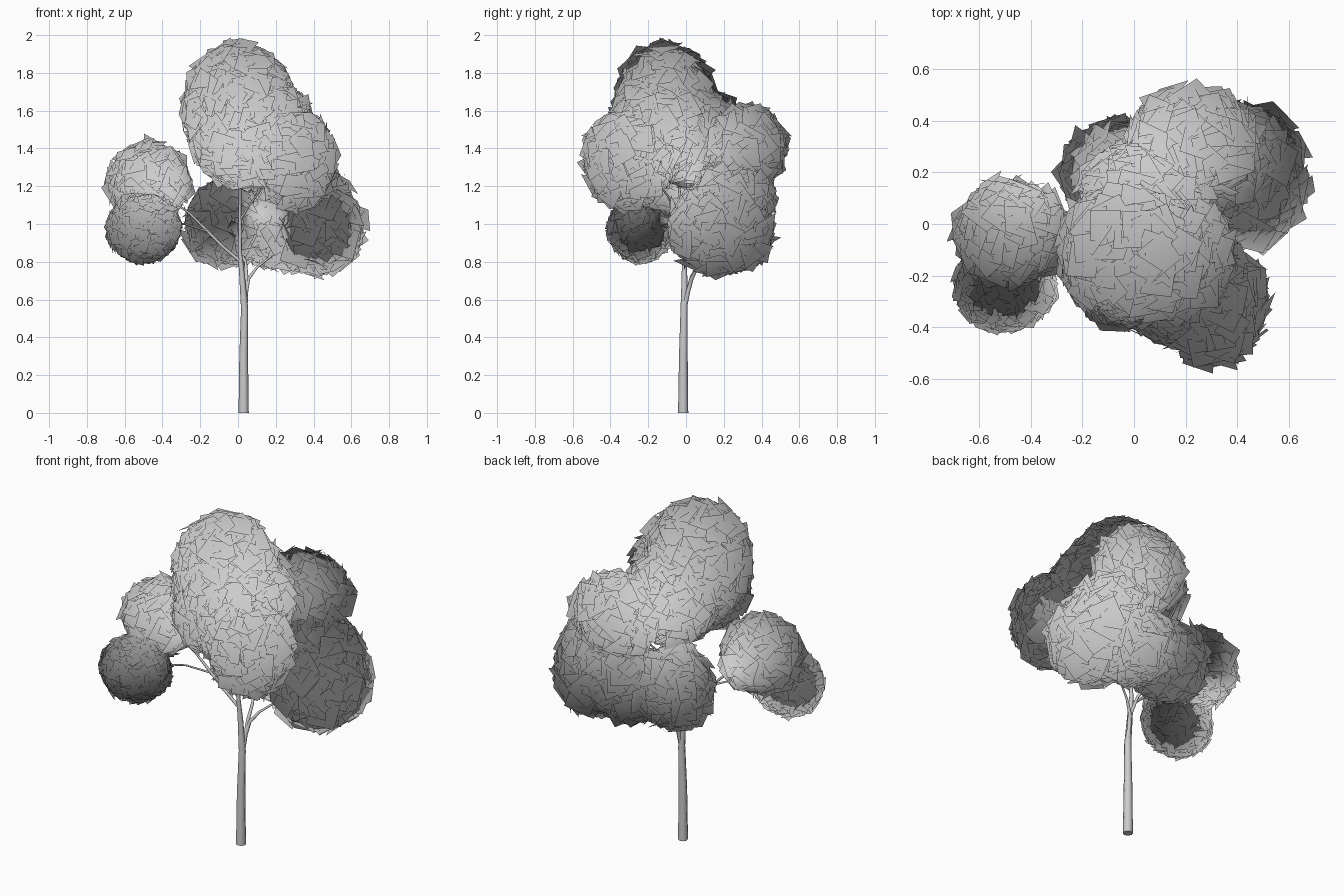
import bpy, math, random
from mathutils import Vector

if "Cube" in bpy.data.objects:
    bpy.data.objects.remove(bpy.data.objects["Cube"])

random.seed(7)


def branch(name, pts):
    """Tapered eight-sided limb through (x, y, z, radius) points."""
    cu = bpy.data.curves.new(name, 'CURVE')
    cu.dimensions = '3D'
    cu.bevel_depth = 1.0
    cu.bevel_resolution = 2
    cu.use_fill_caps = True
    sp = cu.splines.new('POLY')
    sp.points.add(len(pts) - 1)
    for p, (x, y, z, r) in zip(sp.points, pts):
        p.co = (x, y, z, 1)
        p.radius = r
    ob = bpy.data.objects.new(name, cu)
    bpy.context.collection.objects.link(ob)
    bpy.ops.object.select_all(action='DESELECT')
    ob.select_set(True)
    bpy.context.view_layer.objects.active = ob
    bpy.ops.object.convert(target='MESH')
    bpy.ops.object.shade_smooth_by_angle(angle=math.radians(50))


# Trunk and limbs
branch("trunk", [(.03, -.015, 0, .027), (.03, -.014, .3, .023), (.035, -.01, .55, .019),
                 (.022, -.008, .72, .015), (.01, -.01, .85, .011), (.01, -.02, 1.05, .008),
                 (.012, -.05, 1.3, .006), (.0, -.1, 1.6, .003)])
branch("right_limb", [(.037, -.01, .55, .014), (.042, .01, .64, .012), (.055, .03, .71, .010),
                      (.1, .06, .77, .007), (.2, .11, .85, .005), (.36, .18, .95, .003)])
branch("back_limb", [(.042, .01, .64, .011), (.045, .03, .72, .010), (.04, .08, .8, .008),
                     (-.02, .18, .9, .005), (-.06, .25, 1.0, .003)])
branch("left_limb", [(.015, -.01, .8, .010), (-.08, -.015, .88, .008), (-.16, -.02, .96, .008),
                     (-.26, -.03, 1.06, .006), (-.42, -.04, 1.17, .003)])
branch("left_twig", [(-.16, -.02, .96, .006), (-.28, -.09, 1.0, .005), (-.45, -.2, 1.0, .003)])
branch("front_limb", [(.01, -.015, 1.02, .007), (.06, -.06, 1.1, .006), (.12, -.12, 1.18, .005),
                      (.27, -.27, 1.34, .003)])
branch("rear_limb", [(.012, -.01, .95, .007), (.07, .09, 1.1, .006), (.2, .3, 1.36, .003)])

# Leaf clusters: name, centre, radii, card size, point the soft normals radiate from
MAIN = (.1, .05, 1.2)
LOW = (.1, -.02, 1.12)
CLUSTERS = [
    ("crown_leaves", (0, -.11, 1.61), (.28, .26, .34), .11, MAIN),
    ("crown_front_leaves", (0, -.19, 1.42), (.22, .21, .21), .11, MAIN),
    ("crown_back_leaves", (.03, .06, 1.46), (.24, .24, .25), .12, MAIN),
    ("crown_side_leaves", (.16, -.14, 1.52), (.22, .25, .24), .11, MAIN),
    ("front_right_leaves", (.31, -.31, 1.34), (.19, .22, .25), .11, MAIN),
    ("front_bridge_leaves", (.16, -.24, 1.4), (.2, .22, .19), .11, MAIN),
    ("back_leaves", (.22, .32, 1.41), (.23, .19, .2), .13, MAIN),
    ("right_leaves", (.42, .18, .98), (.23, .26, .23), .13, LOW),
    ("back_left_leaves", (-.06, .2, 1.0), (.2, .19, .21), .13, LOW),
    ("back_bridge_leaves", (.2, .25, .98), (.22, .19, .2), .13, LOW),
    ("back_upper_leaves", (.36, .25, 1.14), (.22, .2, .17), .13, LOW),
    ("left_leaves", (-.47, -.03, 1.22), (.2, .185, .2), .12, (-.36, .07, 1.07)),
    ("left_low_leaves", (-.5, -.24, .98), (.19, .165, .175), .065, (-.36, -.05, 1.12)),
]


def depth(p, c, r):
    """Below 1 when p is inside the ellipsoid."""
    return math.sqrt(sum(((p[i] - c[i]) / r[i]) ** 2 for i in range(3)))


def foliage(name, centre, radii, size, core, cover=5.0):
    """Square leaf cards over an ellipsoid, left out deep inside its neighbours.
    All cards borrow normals radiating from the core, so the mass shades softly."""
    c, r, core = Vector(centre), Vector(radii), Vector(core)
    n = int(4 * math.pi * (sum(radii) / 3) ** 2 * cover / size ** 2)
    verts, faces, normals = [], [], []
    for i in range(n):
        z = 1 - 2 * (i + 0.5) / n
        a = i * 2.399963 + random.uniform(-.15, .15)
        s = math.sqrt(1 - z * z)
        u = Vector((s * math.cos(a), s * math.sin(a), z))
        p = c + u * r * random.uniform(0.92, 1.04)
        if any(o[0] != name and depth(p, o[1], o[2]) < 0.75 for o in CLUSTERS):
            continue
        nor = u + Vector([random.gauss(0, 0.2) for _ in range(3)])
        nor.normalize()
        t = nor.orthogonal().normalized()
        b = nor.cross(t)
        ang = random.uniform(0, math.tau)
        h = size * random.uniform(0.9, 1.25) / math.sqrt(2)
        k = len(verts)
        for j in range(4):
            q = ang + j * math.pi / 2
            v = p + (t * math.cos(q) + b * math.sin(q)) * h
            verts.append(v)
            normals.append((v - core).normalized())
        faces.append((k, k + 1, k + 2, k + 3))
    me = bpy.data.meshes.new(name)
    me.from_pydata(verts, [], faces)
    me.shade_smooth()
    me.normals_split_custom_set_from_vertices(normals)
    bpy.context.collection.objects.link(bpy.data.objects.new(name, me))


for cluster in CLUSTERS:
    foliage(*cluster)
